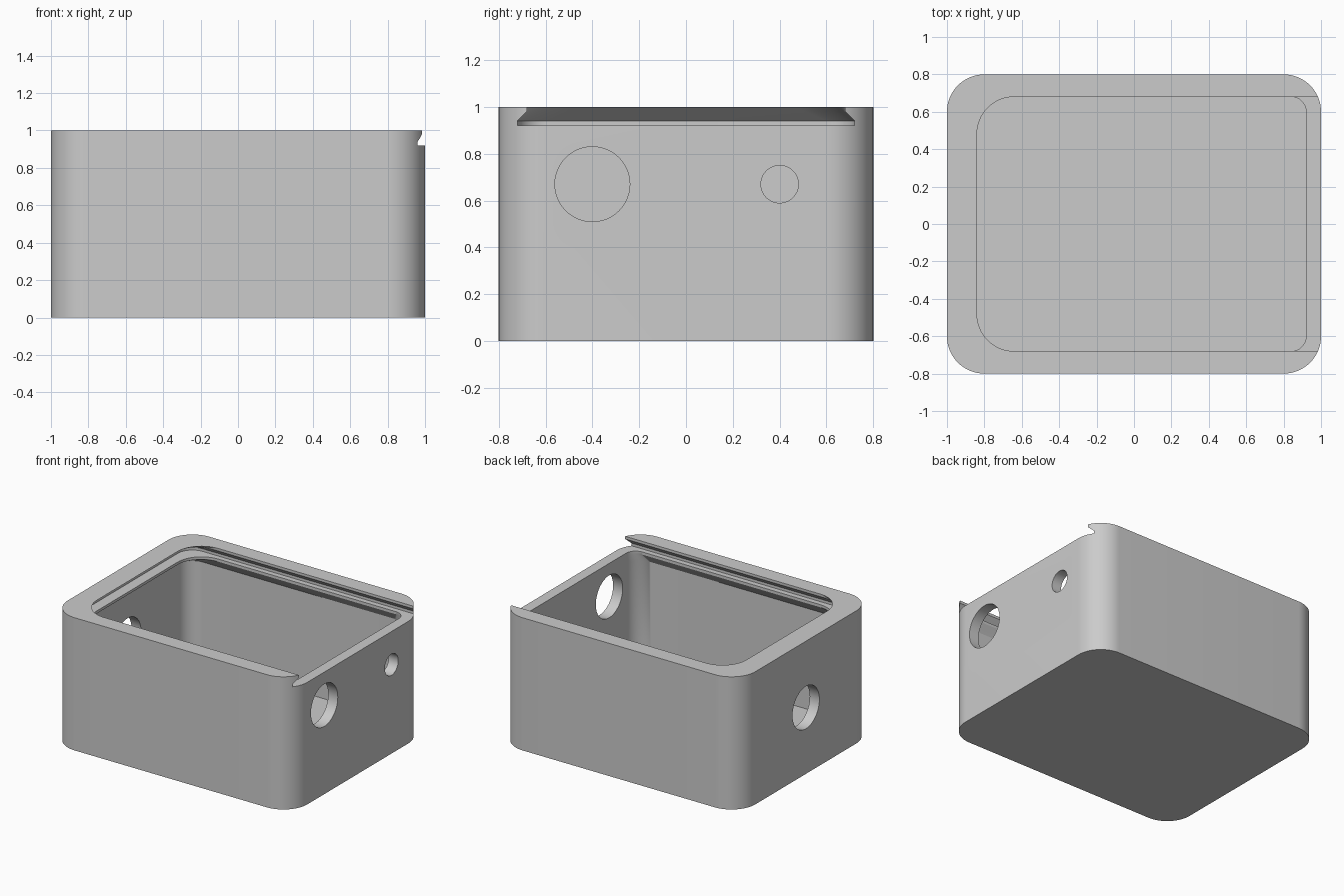
import bpy
import bmesh
from math import cos, sin, pi
from mathutils import Matrix

cube = bpy.data.objects.get("Cube")
if cube:
    bpy.data.objects.remove(cube, do_unlink=True)

STEPS = 16  # segments per rounded corner


def ring(z, x0, x1, half_y, r_left, r_right, clip=9.0):
    """Rounded rectangle at height z; clip flattens it beyond that y."""
    corners = [(x1, 1, r_right, 0), (x0, 1, r_left, 1),
               (x0, -1, r_left, 2), (x1, -1, r_right, 3)]
    pts = []
    for x, sy, r, quarter in corners:
        cx = x - r if x == x1 else x + r
        for i in range(STEPS + 1):
            a = (quarter + i / STEPS) * pi / 2
            y = sy * (half_y - r) + r * sin(a)
            pts.append((cx + r * cos(a), max(-clip, min(clip, y)), z))
    return pts


def finish(name, bm):
    bmesh.ops.recalc_face_normals(bm, faces=bm.faces)
    mesh = bpy.data.meshes.new(name)
    bm.to_mesh(mesh)
    bm.free()
    obj = bpy.data.objects.new(name, mesh)
    bpy.context.collection.objects.link(obj)
    return obj


def loft(name, rings):
    bm = bmesh.new()
    loops = [[bm.verts.new(p) for p in pts] for pts in rings]
    n = len(loops[0])
    for low, high in zip(loops, loops[1:]):
        for i in range(n):
            j = (i + 1) % n
            bm.faces.new((low[i], low[j], high[j], high[i]))
    bm.faces.new(loops[0][::-1])
    bm.faces.new(loops[-1])
    return finish(name, bm)


def bore(name, x, y, z, radius):
    bm = bmesh.new()
    place = Matrix.Translation((x, y, z)) @ Matrix.Rotation(pi / 2, 4, 'Y')
    bmesh.ops.create_cone(bm, cap_ends=True, segments=48, radius1=radius,
                          radius2=radius, depth=0.3, matrix=place)
    return finish(name, bm)


# Solid outer block with rounded upright corners
box = loft("box_body", [ring(z, -1, 1, 0.8, 0.2, 0.2) for z in (0, 1)])

# Hollow inside, narrowing to a chamfered lid ledge on three sides
full = (-0.92, 0.92, 0.72, 0.12, 0.12)
cavity = loft("cavity_cutter", [
    ring(0.08, *full),
    ring(0.84, *full),
    ring(0.90, -0.84, 0.92, 0.68, 0.2, 0.08),
    ring(0.95, -0.84, 0.92, 0.68, 0.2, 0.08)])

# Dovetail slot for a sliding lid, open at the right end
slot = loft("lid_slot_cutter", [
    ring(0.92, -0.92, 1.2, 0.72, 0.12, 0.05),
    ring(0.94, -0.92, 1.2, 0.72, 0.12, 0.05),
    ring(0.98, -0.867, 1.2, 0.68, 0.17, 0.05),
    ring(1.00, -0.84, 1.2, 0.68, 0.2, 0.05),
    ring(1.05, -0.84, 1.2, 0.68, 0.2, 0.05)])

# Round cable holes in both end walls
holes = [bore("large_hole_cutter", 1, -0.4, 0.67, 0.16),
         bore("small_hole_cutter", 1, 0.4, 0.67, 0.08),
         bore("end_hole_cutter", -1, 0, 0.5, 0.16)]

bpy.ops.object.select_all(action='DESELECT')
box.select_set(True)
bpy.context.view_layer.objects.active = box
for cutter in [cavity, slot] + holes:
    mod = box.modifiers.new(cutter.name, 'BOOLEAN')
    mod.operation = 'DIFFERENCE'
    mod.solver = 'EXACT'
    mod.object = cutter
    bpy.ops.object.modifier_apply(modifier=mod.name)
    bpy.data.objects.remove(cutter, do_unlink=True)

# Plain grey plastic
grey = bpy.data.materials.new("light_grey_plastic")
grey.use_nodes = True
colour = (0.6, 0.6, 0.6, 1)
grey.diffuse_color = colour
grey.node_tree.nodes["Principled BSDF"].inputs["Base Color"].default_value = colour
box.data.materials.clear()
box.data.materials.append(grey)
bpy.ops.object.shade_smooth_by_angle(angle=pi / 6)
